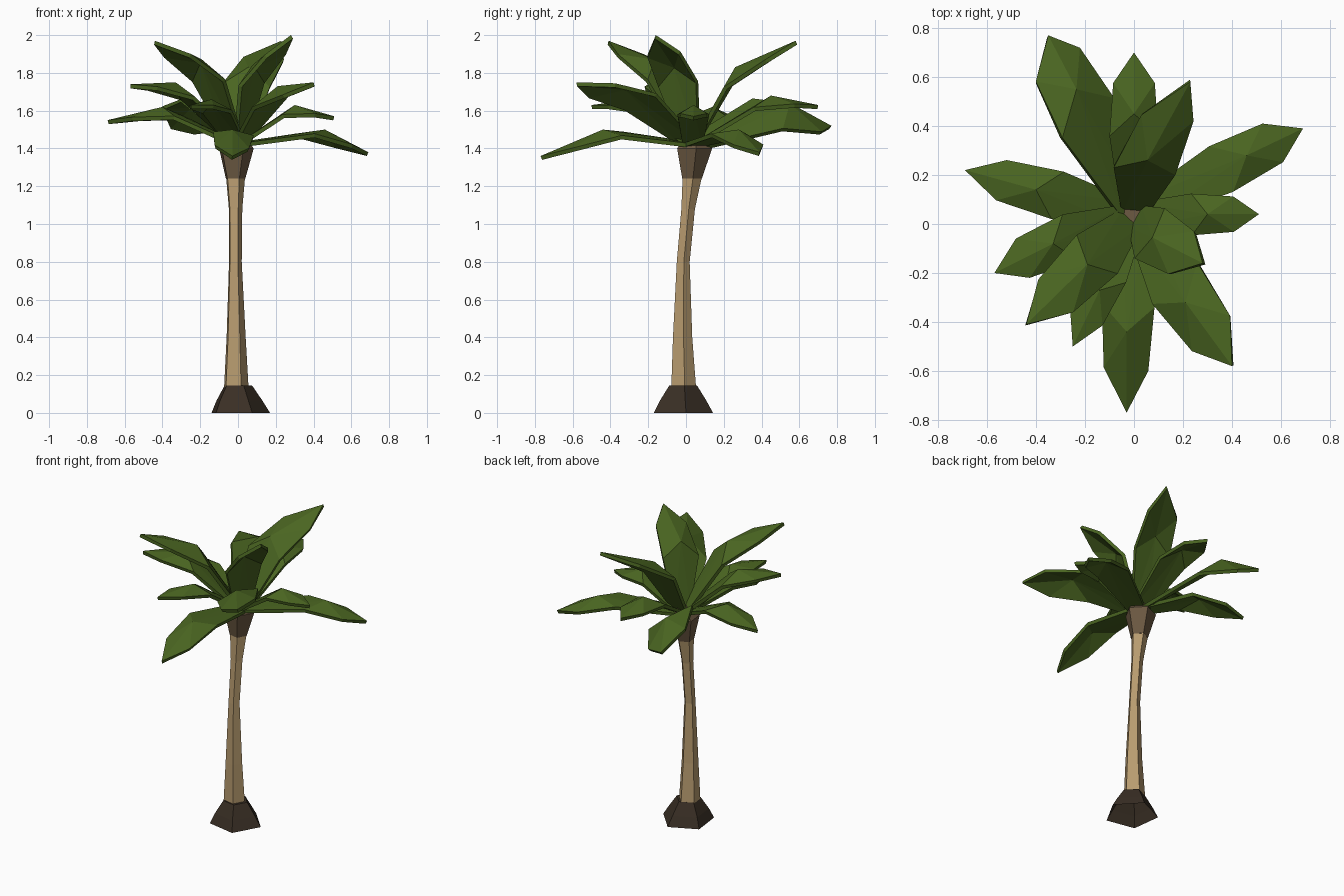
import bpy
import bmesh
import math
from mathutils import Vector

cube = bpy.data.objects.get("Cube")
if cube:
    bpy.data.objects.remove(cube, do_unlink=True)


def material(name, rgb):
    mat = bpy.data.materials.new(name)
    mat.use_nodes = True
    mat.diffuse_color = (*rgb, 1)
    mat.node_tree.nodes["Principled BSDF"].inputs["Base Color"].default_value = (*rgb, 1)
    return mat


leaf_green = material("leaf green", (0.068, 0.13, 0.015))
bark_tan = material("bark tan", (0.48, 0.33, 0.16))
crown_brown = material("crown brown", (0.15, 0.1, 0.055))
root_brown = material("root brown", (0.041, 0.028, 0.018))


def add_object(name, bm, mat):
    mesh = bpy.data.meshes.new(name)
    bm.to_mesh(mesh)
    bm.free()
    mesh.materials.append(mat)
    obj = bpy.data.objects.new(name, mesh)
    bpy.context.collection.objects.link(obj)
    return obj


def tapered_column(name, rings, mat, turn=math.radians(7), sides=5):
    """Stack of polygon rings (x, y, z, radius), open below and capped on top."""
    bm = bmesh.new()
    loops = []
    for x, y, z, r in rings:
        angles = [turn + math.tau * i / sides for i in range(sides)]
        loops.append([bm.verts.new((x + r * math.cos(a), y + r * math.sin(a), z)) for a in angles])
    for low, high in zip(loops, loops[1:]):
        for i in range(sides):
            j = (i + 1) % sides
            bm.faces.new((low[i], low[j], high[j], high[i]))
    bm.faces.new(loops[-1])
    return add_object(name, bm, mat)


def leaf(name, kink, tip, width, roll):
    """Folded blade: narrow stalk, flat inner part, ridged outer part."""
    kink, tip = Vector(kink), Vector(tip)
    heading = Vector((kink.x, kink.y - 0.03, 0)).normalized()
    base = Vector((0, 0.035, 1.43)) + heading * 0.005
    along = (kink - base).normalized()
    right = along.cross(Vector((0, 0, 1))).normalized()
    up = right.cross(along)
    a = math.radians(roll)
    side = right * math.cos(a) + up * math.sin(a)
    drop = (up * math.cos(a) - right * math.sin(a)) * width * 0.25
    inner = base.lerp(kink, 0.77) - drop * 0.2
    outer = kink.lerp(tip, 0.45) - drop

    bm = bmesh.new()
    k, t = bm.verts.new(kink), bm.verts.new(tip)
    stalk, mids, ends = [], [], []
    for s in (-1, 1):
        stalk.append(bm.verts.new(base + side * s * 0.052))
        mids.append(bm.verts.new(inner + side * s * width))
        ends.append(bm.verts.new(outer + side * s * width * 0.85))
    bm.faces.new((stalk[0], stalk[1], k))
    for i in (0, 1):
        bm.faces.new((stalk[i], k, mids[i]))
        bm.faces.new((mids[i], k, ends[i]))
        bm.faces.new((k, t, ends[i]))
    bmesh.ops.recalc_face_normals(bm, faces=bm.faces)
    obj = add_object(name, bm, leaf_green)
    # Make the upper side face up so that the thickness grows downward
    if sum(p.normal.z for p in obj.data.polygons) < 0:
        obj.data.flip_normals()
    solid = obj.modifiers.new("thickness", "SOLIDIFY")
    solid.thickness = 0.022
    solid.offset = -1


# Root flare, bent trunk and crown
tapered_column("root_flare", [(0.005, -0.02, 0, 0.166), (0, -0.02, 0.065, 0.13),
                              (-0.003, -0.018, 0.145, 0.078)], root_brown)
tapered_column("trunk", [(-0.013, -0.015, 0.14, 0.069), (-0.013, -0.02, 0.4, 0.054),
                         (-0.016, -0.016, 0.8, 0.036), (-0.015, 0.01, 1.08, 0.038),
                         (-0.016, 0.03, 1.24, 0.053)], bark_tan)
tapered_column("crown", [(-0.016, 0.03, 1.24, 0.055), (-0.014, 0.042, 1.4, 0.098),
                         (-0.005, 0.04, 1.46, 0.045)], crown_brown)

# Leaves: ridge kink, tip, half width, roll in degrees
leaves = [
    ((-0.235, 0.55, 1.64), (-0.35, 0.77, 1.52), 0.155, -33),
    ((0.0, 0.45, 1.68), (0.0, 0.70, 1.63), 0.1, 0),
    ((0.055, 0.26, 1.83), (0.23, 0.58, 1.97), 0.127, -8),
    ((0.46, 0.28, 1.5), (0.69, 0.39, 1.38), 0.105, 0),
    ((0.30, 0.04, 1.63), (0.51, 0.04, 1.57), 0.085, 0),
    ((0.21, -0.32, 1.73), (0.40, -0.58, 1.75), 0.13, -20),
    ((-0.03, -0.44, 1.5), (-0.03, -0.77, 1.36), 0.108, 5),
    ((-0.14, -0.27, 1.66), (-0.25, -0.50, 1.63), 0.085, 0),
    ((-0.19, -0.165, 1.87), (-0.44, -0.41, 1.97), 0.115, 0),
    ((-0.33, -0.08, 1.75), (-0.57, -0.20, 1.74), 0.1, 0),
    ((-0.40, 0.14, 1.62), (-0.69, 0.22, 1.55), 0.1, 0),
    ((0.075, -0.055, 1.84), (0.28, -0.16, 2.0), 0.12, -20),
]
for number, spec in enumerate(leaves, 1):
    leaf(f"leaf_{number}", *spec)
